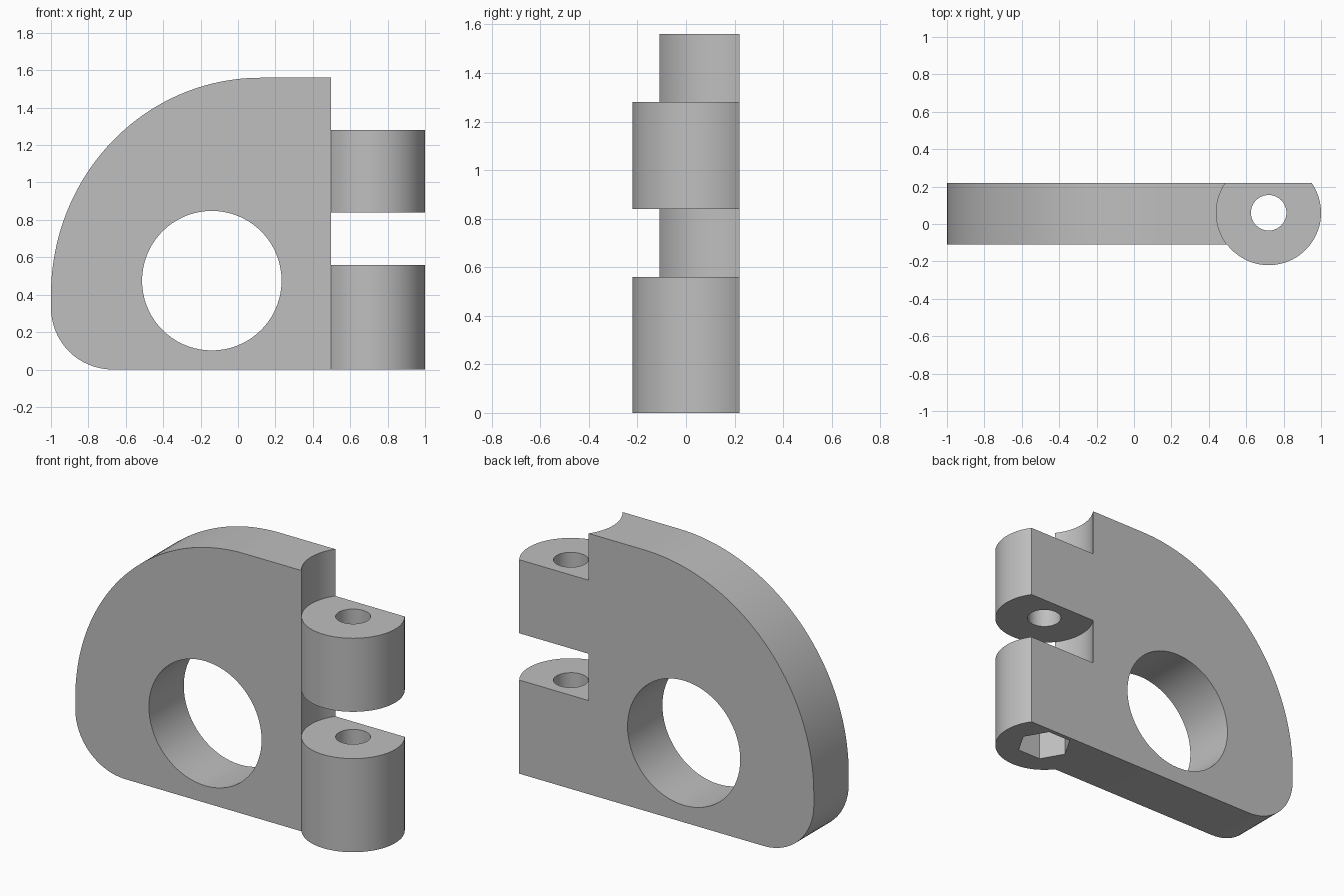
import bpy
import bmesh
from math import sin, cos, pi, asin, radians, sqrt

cube = bpy.data.objects.get("Cube")
if cube:
    bpy.data.objects.remove(cube, do_unlink=True)

grey = bpy.data.materials.new("plain grey")
grey.use_nodes = True
colour = (0.52, 0.52, 0.52, 1)
grey.diffuse_color = colour
grey.node_tree.nodes["Principled BSDF"].inputs["Base Color"].default_value = colour

FRONT, BACK = -0.11, 0.22          # plate faces
PIN_X, PIN_Y, PIN_R = 0.72, 0.06, 0.28
TOP = 1.56


def arc(cx, cy, rx, ry, start, end, steps):
    """Points along an elliptical arc, angles in radians."""
    angles = [start + (end - start) * i / steps for i in range(steps + 1)]
    return [(cx + rx * cos(a), cy + ry * sin(a)) for a in angles]


def ring(cx, cy, r, sides):
    return arc(cx, cy, r, r, 0, 2 * pi, sides)[:-1]


def prism(name, points, low, high, along="z"):
    """Extrude a closed profile along z (xy profile) or y (xz profile)."""
    bm = bmesh.new()
    place = (lambda u, v: (u, v, low)) if along == "z" else (lambda u, v: (u, low, v))
    face = bm.faces.new([bm.verts.new(place(u, v)) for u, v in points])
    moved = bmesh.ops.extrude_face_region(bm, geom=[face])["geom"]
    step = (0, 0, high - low) if along == "z" else (0, high - low, 0)
    bmesh.ops.translate(bm, vec=step,
                        verts=[g for g in moved if isinstance(g, bmesh.types.BMVert)])
    bmesh.ops.recalc_face_normals(bm, faces=bm.faces)
    mesh = bpy.data.meshes.new(name)
    bm.to_mesh(mesh)
    bm.free()
    mesh.materials.append(grey)
    obj = bpy.data.objects.new(name, mesh)
    bpy.context.collection.objects.link(obj)
    return obj


def combine(target, tool, operation):
    """Apply a boolean and discard the tool."""
    mod = target.modifiers.new(operation.lower(), "BOOLEAN")
    mod.object, mod.operation, mod.solver = tool, operation, "EXACT"
    bpy.context.view_layer.objects.active = target
    bpy.ops.object.modifier_apply(modifier=mod.name)
    bpy.data.objects.remove(tool, do_unlink=True)


# Plate: square hinge side, large rounded shoulder, small rounded heel
outline = [(0.6, 0), (0.6, TOP)]
outline += arc(0.12, 0.4, 1.12, TOP - 0.4, pi / 2, pi, 40)
outline += arc(-0.67, 0.33, 0.33, 0.33, pi, 1.5 * pi, 16)
bracket = prism("hinge_bracket", outline, FRONT, BACK, "y")

# Large round window through the plate
combine(bracket, prism("window_cutter", ring(-0.14, 0.475, 0.373, 72), -1, 1, "y"),
        "DIFFERENCE")

# Barrel profile: a circle cut flat at the back of the plate
flat = asin((BACK - PIN_Y) / PIN_R)
barrel = arc(PIN_X, PIN_Y, PIN_R, PIN_R, pi - flat, 2 * pi + flat, 56)
clearance = barrel + [(barrel[-1][0], 0.5), (barrel[0][0], 0.5)]

# Hollow clearances for the mating knuckles
for low, high in ((0.56, 0.84), (1.28, 1.8)):
    combine(bracket, prism("knuckle_clearance", clearance, low, high), "DIFFERENCE")

# Two hinge barrels
for low, high in ((0, 0.56), (0.84, 1.28)):
    combine(bracket, prism("hinge_barrel", barrel, low, high), "UNION")

# Pin bore and hexagonal nut pocket underneath
combine(bracket, prism("pin_bore", ring(PIN_X, PIN_Y, 0.095, 40), -1, 2), "DIFFERENCE")
combine(bracket, prism("nut_pocket", ring(PIN_X, PIN_Y, 0.155, 6), -1, 0.22), "DIFFERENCE")

# Smooth curves, crisp edges
bpy.ops.object.select_all(action="DESELECT")
bracket.select_set(True)
bpy.context.view_layer.objects.active = bracket
bpy.ops.object.shade_smooth_by_angle(angle=radians(30))
